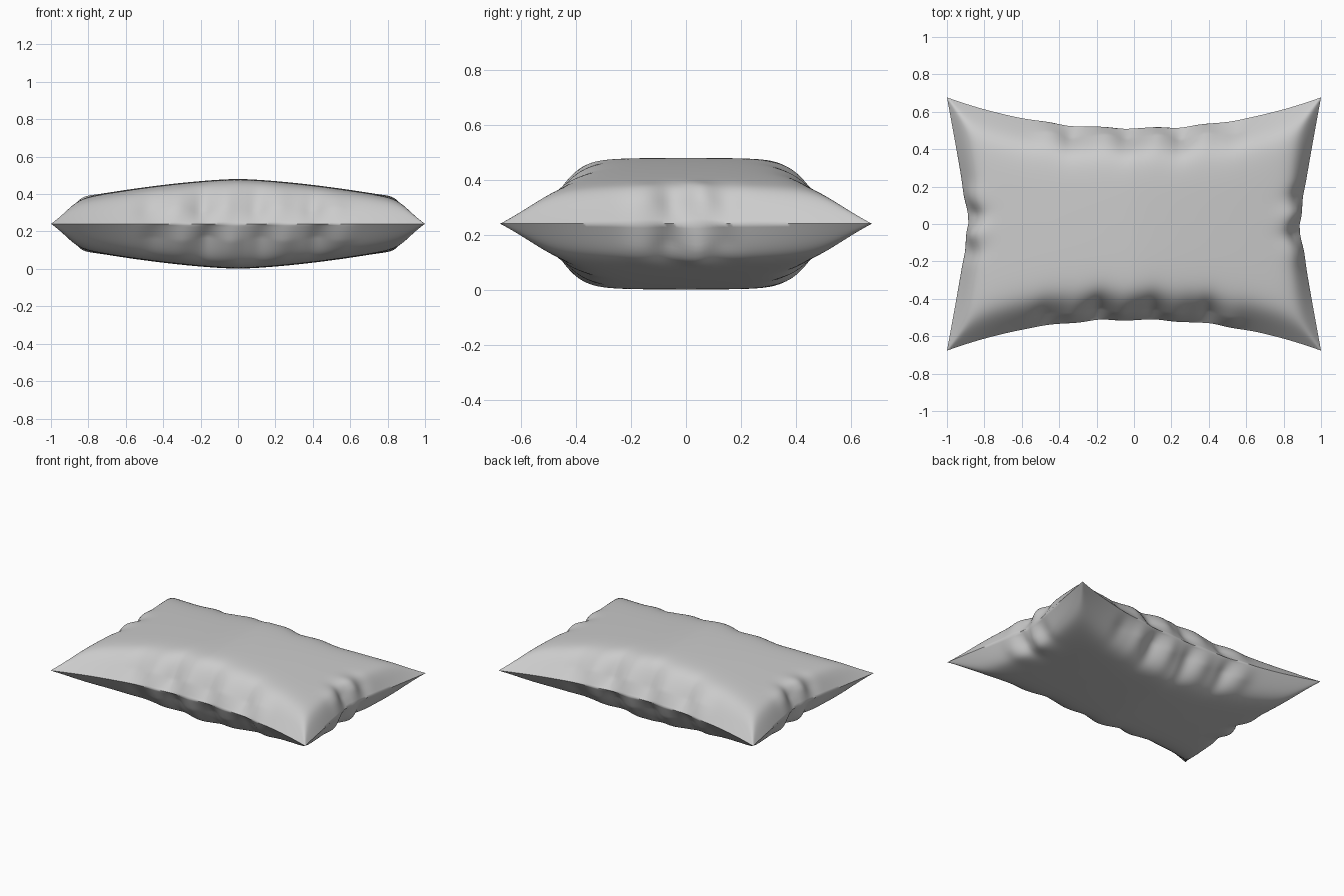
import bpy, bmesh, math

if "Cube" in bpy.data.objects:
    bpy.data.objects.remove(bpy.data.objects["Cube"])

NU, NV = 140, 100
MID = 0.241

def gauss(x, c, w):
    return math.exp(-((x - c) / w) ** 2)

# Creases gathered along the seams: (centre, width, strength)
LONG_FOLDS = [(-0.5, .07, .7), (-.38, .05, -.8), (-.2, .07, .8), (-.08, .05, -.7),
              (.08, .06, .8), (.21, .05, -1), (.34, .06, .7), (.5, .06, -.5)]
SHORT_FOLDS = [(-.16, .06, .6), (-.06, .045, -.9), (.05, .05, 1), (.15, .05, -.6)]

def folds(t, table, shift):
    return sum(s * gauss(t, c + shift, w) for c, w, s in table)

def surface(u, v, side):
    au, av = abs(u), abs(v)
    # pinched outline with pulled-out corners
    x = u * (0.885 + 0.115 * av ** 1.1)
    y = v * (0.512 + 0.165 * au ** 2.2)
    dx, dy = (1 - au) * 0.92, (1 - av) * (0.512 + 0.165 * au ** 2.2)
    # height: soft minimum of the crown and the four edge slopes
    crown = 0.24 - 0.09 * (abs(x) / 0.8) ** 1.5
    a = dx * (1.1 + 1.3 * (1 - av))
    b = dy * (0.78 + 1.0 * (1 - au))
    h = 0.0
    if a > 1e-6 and b > 1e-6:
        h = (crown ** -4 + a ** -4 + b ** -4) ** -0.25
    # wrinkles fade away from the seam
    sy = 1 if v > 0 else -1
    sx = 1 if u > 0 else -1
    shift = 0.02 * side + 0.03 * sy
    wl = math.exp(-(dy / 0.13) ** 2)
    ws = math.exp(-(dx / 0.10) ** 2)
    fl = folds(x * sy + 0.12 * dy * side, LONG_FOLDS, shift) * wl
    fs = folds(y * sx + 0.1 * dx * side, SHORT_FOLDS, 0.01 * side) * ws
    rise = min(1, h / 0.08)
    y += sy * fl * (0.006 + 0.016 * rise)
    x += sx * fs * (0.005 + 0.013 * rise)
    h += (fl * 0.018 + fs * 0.016) * rise
    return x, y, MID + side * h

def spread(i, n):
    t = 2 * i / n - 1
    return 0.5 * t + 0.5 * math.sin(math.pi / 2 * t)

# Pillow: two sheets sharing a seam
bm = bmesh.new()
sheets = {}
for side in (1, -1):
    for i in range(NU + 1):
        for j in range(NV + 1):
            rim = i in (0, NU) or j in (0, NV)
            if side == -1 and rim:
                sheets[side, i, j] = sheets[1, i, j]
                continue
            u, v = spread(i, NU), spread(j, NV)
            if rim:
                p, q = surface(u, v, 1), surface(u, v, -1)
                co = [(m + n) / 2 for m, n in zip(p, q)]
            else:
                co = surface(u, v, side)
            sheets[side, i, j] = bm.verts.new(co)
    for i in range(NU):
        for j in range(NV):
            f = [sheets[side, i, j], sheets[side, i + 1, j],
                 sheets[side, i + 1, j + 1], sheets[side, i, j + 1]]
            bm.faces.new(f if side == 1 else f[::-1])

mesh = bpy.data.meshes.new("pillow")
bm.to_mesh(mesh)
bm.free()
pillow = bpy.data.objects.new("pillow", mesh)
bpy.context.collection.objects.link(pillow)

# Plain light grey cloth
cloth = bpy.data.materials.new("light grey cloth")
cloth.diffuse_color = (0.6, 0.6, 0.6, 1)
cloth.use_nodes = True
cloth.node_tree.nodes["Principled BSDF"].inputs["Base Color"].default_value = cloth.diffuse_color
mesh.materials.append(cloth)

# Smooth cloth, sharp seam
bpy.context.view_layer.objects.active = pillow
pillow.select_set(True)
bpy.ops.object.shade_smooth_by_angle(angle=math.radians(60))
